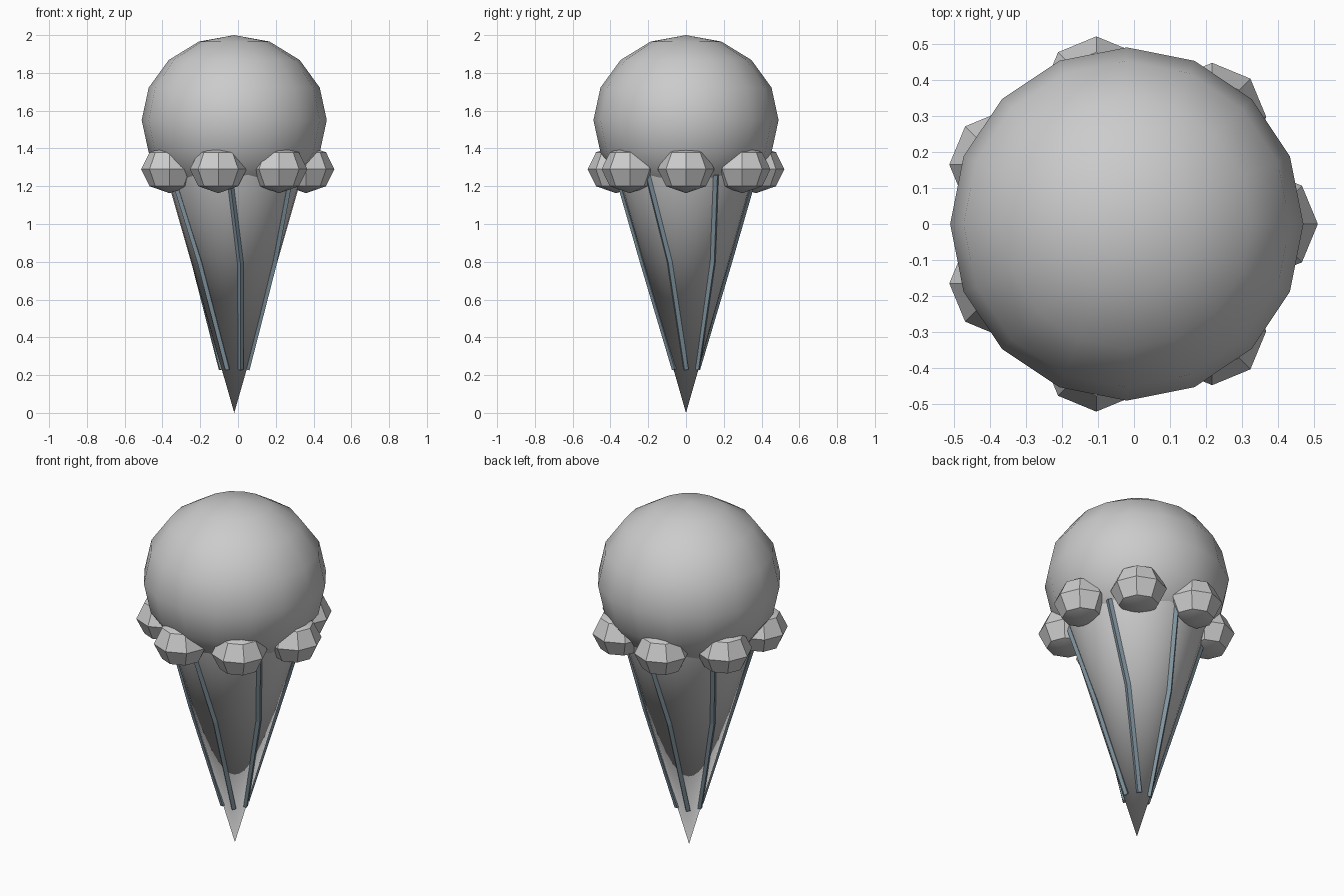
import bpy
from math import cos, sin, radians, pi

if "Cube" in bpy.data.objects:
    bpy.data.objects.remove(bpy.data.objects["Cube"])

CX = -0.02  # axis of the cone and scoop


def name_it(name, angle=30):
    ob = bpy.context.object
    ob.name = name
    bpy.ops.object.transform_apply(location=False, rotation=False, scale=True)
    bpy.ops.object.shade_smooth_by_angle(angle=radians(angle))
    return ob


# Scoop: slightly flattened ball
bpy.ops.mesh.primitive_uv_sphere_add(segments=16, ring_count=8, radius=1,
                                     location=(CX, 0, 1.55))
bpy.context.object.scale = (0.49, 0.49, 0.45)
name_it("scoop")

# Wafer cone, tip down
H, R = 1.27, 0.363
bpy.ops.mesh.primitive_cone_add(vertices=32, radius1=0, radius2=R, depth=H,
                                location=(CX, 0, H / 2))
name_it("wafer_cone")

# Ring of faceted drips around the rim
for i in range(7):
    a = 2 * pi * i / 7
    bpy.ops.mesh.primitive_uv_sphere_add(
        segments=8, ring_count=4, radius=1,
        location=(CX + 0.38 * cos(a), 0.38 * sin(a), 1.29))
    bpy.context.object.scale = (0.15, 0.15, 0.127)
    name_it("rim_drip_%d" % (i + 1))

# Twisted ridges lying on the cone surface
mat = bpy.data.materials.new("ridge_blue_grey")
mat.diffuse_color = (0.22, 0.30, 0.35, 1)
mat.use_nodes = True
mat.node_tree.nodes["Principled BSDF"].inputs["Base Color"].default_value = mat.diffuse_color
PATH = [(0.23, 0), (0.80, -22), (1.26, -34)]  # height, twist in degrees
for i in range(6):
    curve = bpy.data.curves.new("wafer_ridge_%d" % (i + 1), 'CURVE')
    curve.dimensions = '3D'
    curve.bevel_depth = 0.016
    curve.bevel_resolution = 0
    curve.use_fill_caps = True
    sp = curve.splines.new('POLY')
    sp.points.add(len(PATH) - 1)
    for p, (z, twist) in zip(sp.points, PATH):
        a = radians(30 + 60 * i + twist)
        r = z * R / H + 0.002
        p.co = (CX + r * sin(a), -r * cos(a), z, 1)
    sp.use_smooth = False
    curve.materials.append(mat)
    bpy.context.collection.objects.link(
        bpy.data.objects.new(curve.name, curve))
